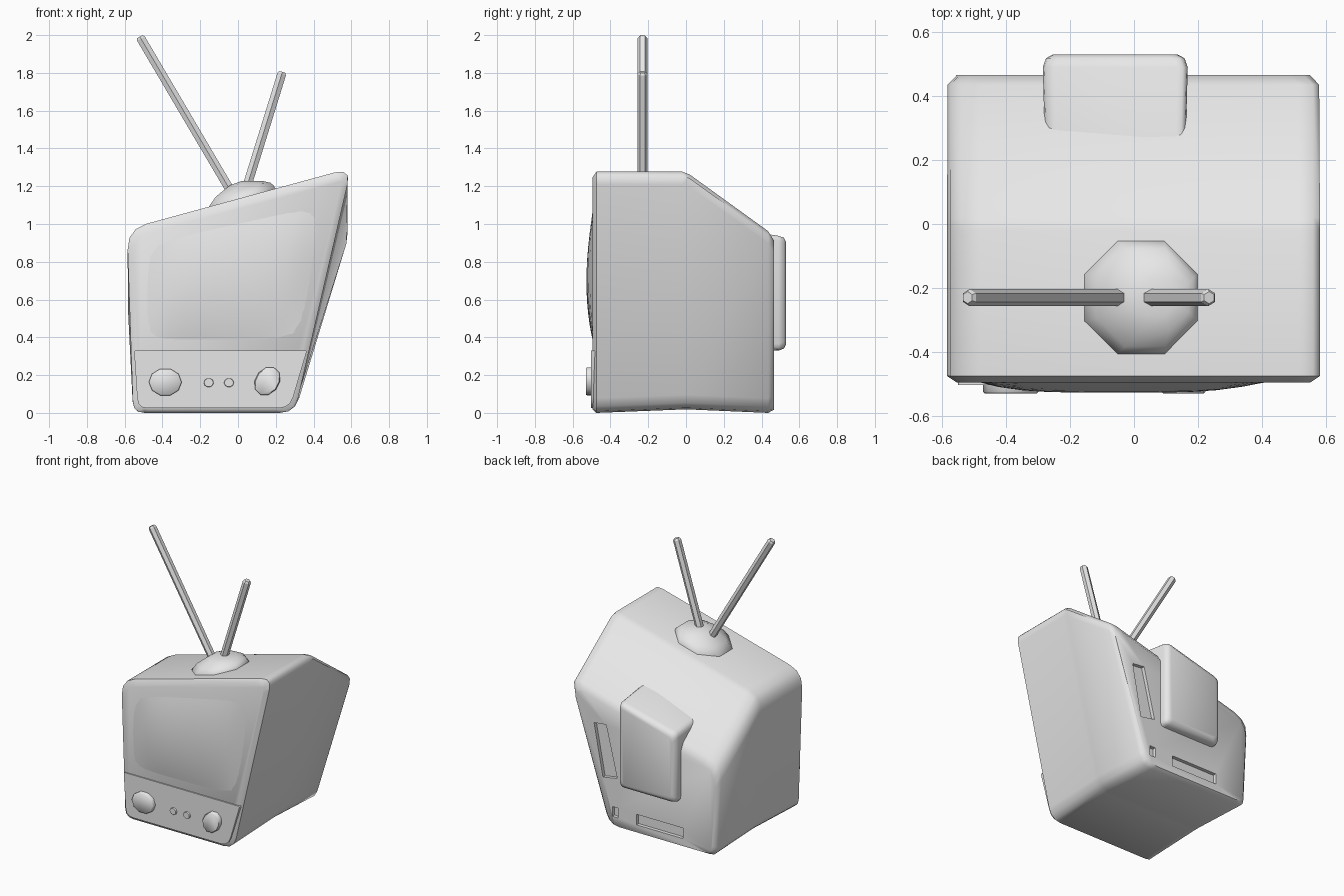
import bpy
import bmesh
import math
from mathutils import Vector

if "Cube" in bpy.data.objects:
    bpy.data.objects.remove(bpy.data.objects["Cube"], do_unlink=True)

grey = bpy.data.materials.new("light grey")
grey.use_nodes = True
grey.diffuse_color = (0.8, 0.8, 0.8, 1)
grey.node_tree.nodes["Principled BSDF"].inputs["Base Color"].default_value = (0.8, 0.8, 0.8, 1)


def finish(name, bm):
    """Turn a bmesh into a named object with the shared material."""
    mesh = bpy.data.meshes.new(name)
    bm.to_mesh(mesh)
    bm.free()
    mesh.materials.append(grey)
    obj = bpy.data.objects.new(name, mesh)
    bpy.context.collection.objects.link(obj)
    return obj


def smooth(obj, angle=50):
    bpy.ops.object.select_all(action="DESELECT")
    obj.select_set(True)
    bpy.context.view_layer.objects.active = obj
    bpy.ops.object.shade_smooth_by_angle(angle=math.radians(angle))


def loft(name, rings):
    """Skin a closed solid through rings of equal point count."""
    bm = bmesh.new()
    loops = [[bm.verts.new(p) for p in ring] for ring in rings]
    for a, b in zip(loops, loops[1:]):
        for i in range(len(a)):
            j = (i + 1) % len(a)
            bm.faces.new((a[i], a[j], b[j], b[i]))
    bm.faces.new(loops[0][::-1])
    bm.faces.new(loops[-1])
    bmesh.ops.recalc_face_normals(bm, faces=bm.faces)
    return finish(name, bm)


def rounded(corners, radii, y, steps=3):
    """Polygon in the xz plane with rounded corners, placed at depth y."""
    pts = [Vector((x, y, z)) for x, z in corners]
    out = []
    for i, p in enumerate(pts):
        before, after = pts[i - 1], pts[(i + 1) % len(pts)]
        a = p + (before - p).normalized() * radii[i]
        b = p + (after - p).normalized() * radii[i]
        for k in range(steps + 1):
            t = k / steps
            out.append(a * (1 - t) ** 2 + p * 2 * t * (1 - t) + b * t * t)
    return out


# Cabinet: lopsided section, sloping down at the back
def cabinet_ring(y, drop, inset, lift):
    low = inset * 0.6 + lift
    corners = [(-0.555 + inset, low), (0.30 - inset, low),
               (0.60 - inset, 1.297 - inset - drop), (-0.588 + inset, 0.973 - inset - drop)]
    return rounded(corners, (0.06, 0.08, 0.09, 0.11), y)


stations = [(-0.495, 0, 0.03, 0), (-0.475, 0, 0, 0), (-0.02, 0, 0, 0.018), (0.02, 0.015, 0, 0.018),
            (0.435, 0.315, 0, 0), (0.465, 0.335, 0.028, 0)]
cabinet = loft("cabinet", [cabinet_ring(*s) for s in stations])

# Recessed slots in the back
slots = [
    [(0.217, 0.36), (0.33, 0.34), (0.40, 0.71), (0.305, 0.72)],
    [(0.21, 0.08), (0.255, 0.08), (0.255, 0.15), (0.21, 0.15)],
    [(-0.30, 0.07), (0.065, 0.07), (0.065, 0.145), (-0.30, 0.145)],
]
for outline in slots:
    cutter = loft("slot_cutter", [[(x, y, z) for x, z in outline] for y in (0.44, 0.55)])
    cutter.hide_render = True
    cut = cabinet.modifiers.new("slot", "BOOLEAN")
    cut.operation = "DIFFERENCE"
    cut.solver = "EXACT"
    cut.object = cutter
    bpy.context.view_layer.objects.active = cabinet
    bpy.ops.object.modifier_apply(modifier=cut.name)
    bpy.data.objects.remove(cutter, do_unlink=True)
smooth(cabinet)

# Control panel across the lower front
panel = [(-0.53, 0.025), (0.275, 0.025), (0.365, 0.33), (-0.55, 0.33)]
smooth(loft("control_panel", [rounded(panel, (0.05, 0.06, 0.01, 0.01), y) for y in (-0.48, -0.503)]))

# Bulging screen
bm = bmesh.new()
bmesh.ops.create_grid(bm, x_segments=12, y_segments=12, size=1)
for v in bm.verts:
    u, w = v.co.x, v.co.y
    s, t = (u + 1) / 2, (w + 1) / 2
    left = Vector((-0.50, 0.365)).lerp(Vector((-0.50, 0.91)), t)
    right = Vector((0.35, 0.365)).lerp(Vector((0.46, 1.13)), t)
    p = left.lerp(right, s)
    v.co = (p.x, -0.49 - 0.037 * (1 - u ** 4) * (1 - w ** 2), p.y)
smooth(finish("screen", bm))


# Knobs
def knob(name, x, z, rx, rz, depth, lean=0.0):
    rings = []
    for y, k in ((-0.48, 1), (-depth + 0.006, 1), (-depth, 0.93)):
        ring = []
        for i in range(10):
            a = math.tau * i / 10
            dz = rz * k * math.sin(a)
            ring.append((x + rx * k * math.cos(a) + lean * dz, y, z + dz))
        rings.append(ring)
    smooth(loft(name, rings))


knob("left_dial", -0.385, 0.163, 0.087, 0.074, 0.53)
knob("right_dial", 0.155, 0.168, 0.068, 0.076, 0.53, 0.2)
knob("small_knob_a", -0.155, 0.16, 0.026, 0.024, 0.515)
knob("small_knob_b", -0.048, 0.16, 0.026, 0.024, 0.515)


# Rear housing
def housing_ring(y, inset, rise):
    corners = [(-0.285 + inset, 0.33 + inset), (0.168 - inset, 0.33 + inset),
               (0.168 - inset, 0.945 - inset + rise), (-0.285 + inset, 0.83 - inset + rise / 2)]
    return rounded(corners, (0.035,) * 4, y)


smooth(loft("rear_housing", [housing_ring(*s) for s in
                             ((0.2, 0.008, 0.055), (0.49, 0, 0), (0.518, 0.01, 0), (0.53, 0.032, 0))]))

# Antenna base: lopsided eight-sided dome
dome = []
for x, z, radius, slope in ((0.022, 1.10, 0.19, 0.27), (0.022, 1.137, 0.193, 0.27),
                            (0.035, 1.175, 0.165, 0.2), (0.065, 1.212, 0.115, 0.06),
                            (0.075, 1.228, 0.06, 0)):
    ring = []
    for i in range(8):
        a = math.tau * (i + 0.5) / 8
        dx = radius * math.cos(a)
        ring.append((x + dx, -0.23 + radius * math.sin(a), z + slope * dx))
    dome.append(ring)
smooth(loft("antenna_base", dome), 60)


# Antenna rods
def rod(name, start, end, radius=0.027):
    start, end = Vector(start), Vector(end)
    axis = (end - start).normalized()
    side = Vector((0, 1, 0))
    other = axis.cross(side)
    rings = []
    for centre, r in ((start, radius), (end - axis * 0.012, radius), (end, radius * 0.7)):
        rings.append([centre + (side * math.cos(a) + other * math.sin(a)) * r
                      for a in (math.tau * i / 6 for i in range(6))])
    smooth(loft(name, rings), 30)


rod("long_antenna", (-0.03, -0.23, 1.16), (-0.52, -0.23, 1.992))
rod("short_antenna", (0.035, -0.23, 1.16), (0.235, -0.23, 1.805))
